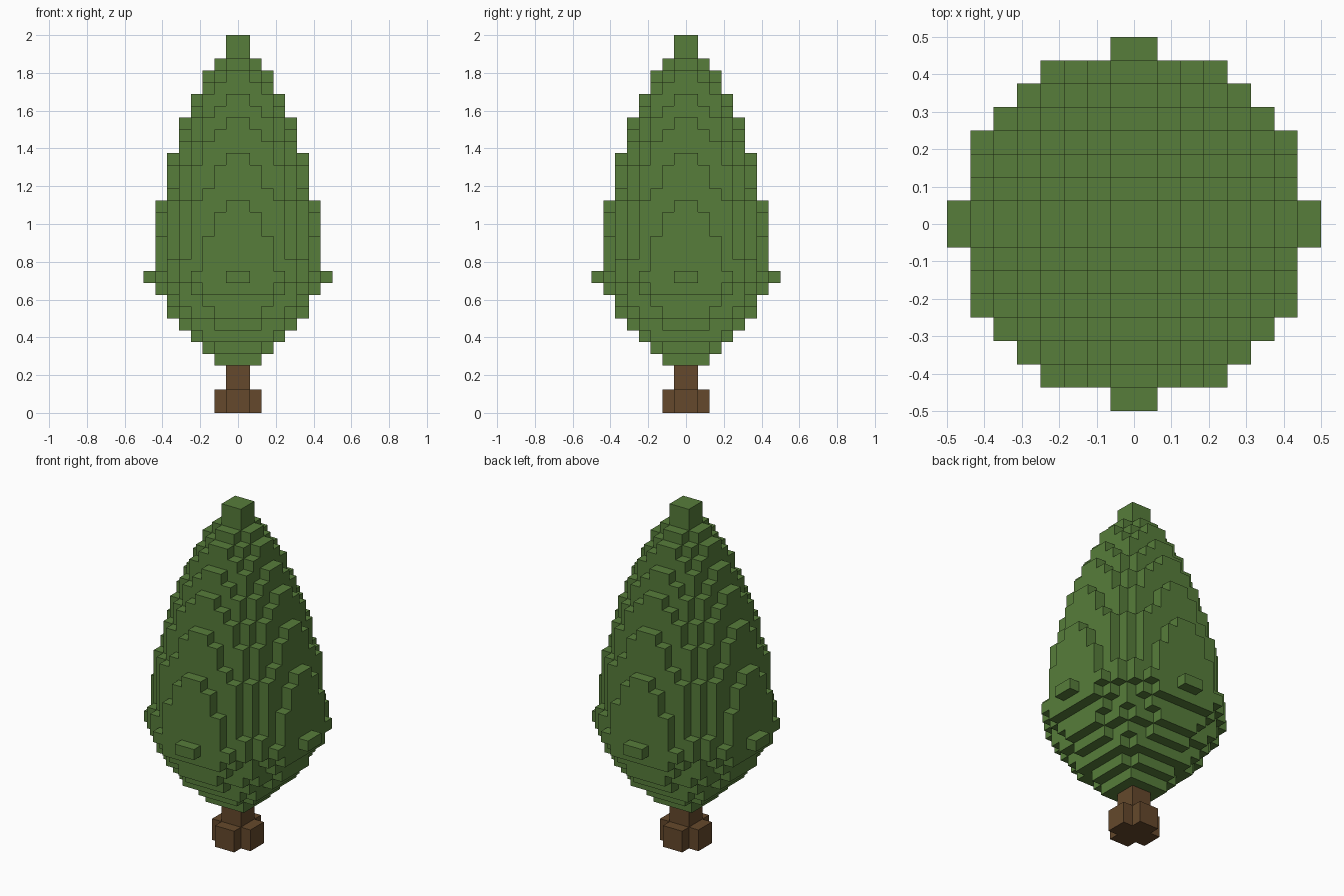
import bpy
import bmesh
from math import hypot
from mathutils import Vector

CELL = 0.0625  # edge of one block

cube = bpy.data.objects.get("Cube")
if cube:
    bpy.data.objects.remove(cube, do_unlink=True)


def make_material(name, color):
    mat = bpy.data.materials.new(name)
    mat.use_nodes = True
    mat.diffuse_color = color
    node = next(n for n in mat.node_tree.nodes if n.type == "BSDF_PRINCIPLED")
    node.inputs["Base Color"].default_value = color
    node.inputs["Roughness"].default_value = 1
    return mat


def block_disc(radius, layer):
    """Blocks of one layer whose centres lie within the radius."""
    span = range(-8, 8)
    return {(i, j, layer) for i in span for j in span
            if hypot(i + 0.5, j + 0.5) <= radius}


def build_blocks(name, radii, first_layer, mat):
    """Stack round layers of blocks and keep only their outer skin."""
    cells = set()
    for n, radius in enumerate(radii):
        cells |= block_disc(radius, first_layer + n)
    bm = bmesh.new()
    corners = {}

    def corner(p):
        key = tuple(round(c) for c in p)
        if key not in corners:
            corners[key] = bm.verts.new(Vector(key) * CELL)
        return corners[key]

    for cell in cells:
        for axis in range(3):
            for side in (0, 1):
                step = Vector((0, 0, 0))
                step[axis] = 1
                offset = step if side else -step
                neighbour = tuple(round(c) for c in Vector(cell) + offset)
                if neighbour in cells:
                    continue
                u, v = Vector((0, 0, 0)), Vector((0, 0, 0))
                u[(axis + 1) % 3] = 1
                v[(axis + 2) % 3] = 1
                base = Vector(cell) + step * side
                quad = [base, base + u, base + u + v, base + v]
                if not side:
                    quad.reverse()
                bm.faces.new([corner(p) for p in quad])
    mesh = bpy.data.meshes.new(name)
    bm.to_mesh(mesh)
    bm.free()
    mesh.materials.append(mat)
    obj = bpy.data.objects.new(name, mesh)
    bpy.context.scene.collection.objects.link(obj)
    return obj


leaf_green = make_material("leaf_green", (0.095, 0.205, 0.043, 1))
bark_brown = make_material("bark_brown", (0.13, 0.066, 0.025, 1))

# Trunk: cross-shaped foot under a square stem
build_blocks("trunk", [1.8, 1.8, 1, 1], 0, bark_brown)

# Foliage: quick swell at the bottom, long taper to the tip
swell = [2.4, 3.4, 4.35, 5.0, 5.8, 6.4, 7.05, 7.55]
taper = [7.2, 7.05, 7.0, 6.85, 6.75, 6.55, 6.3, 6.0, 5.8, 5.6,
         5.25, 4.9, 4.6, 4.2, 3.7, 3.2, 2.7, 2.0, 1.4, 1.0]
build_blocks("foliage", swell + taper, 4, leaf_green)
